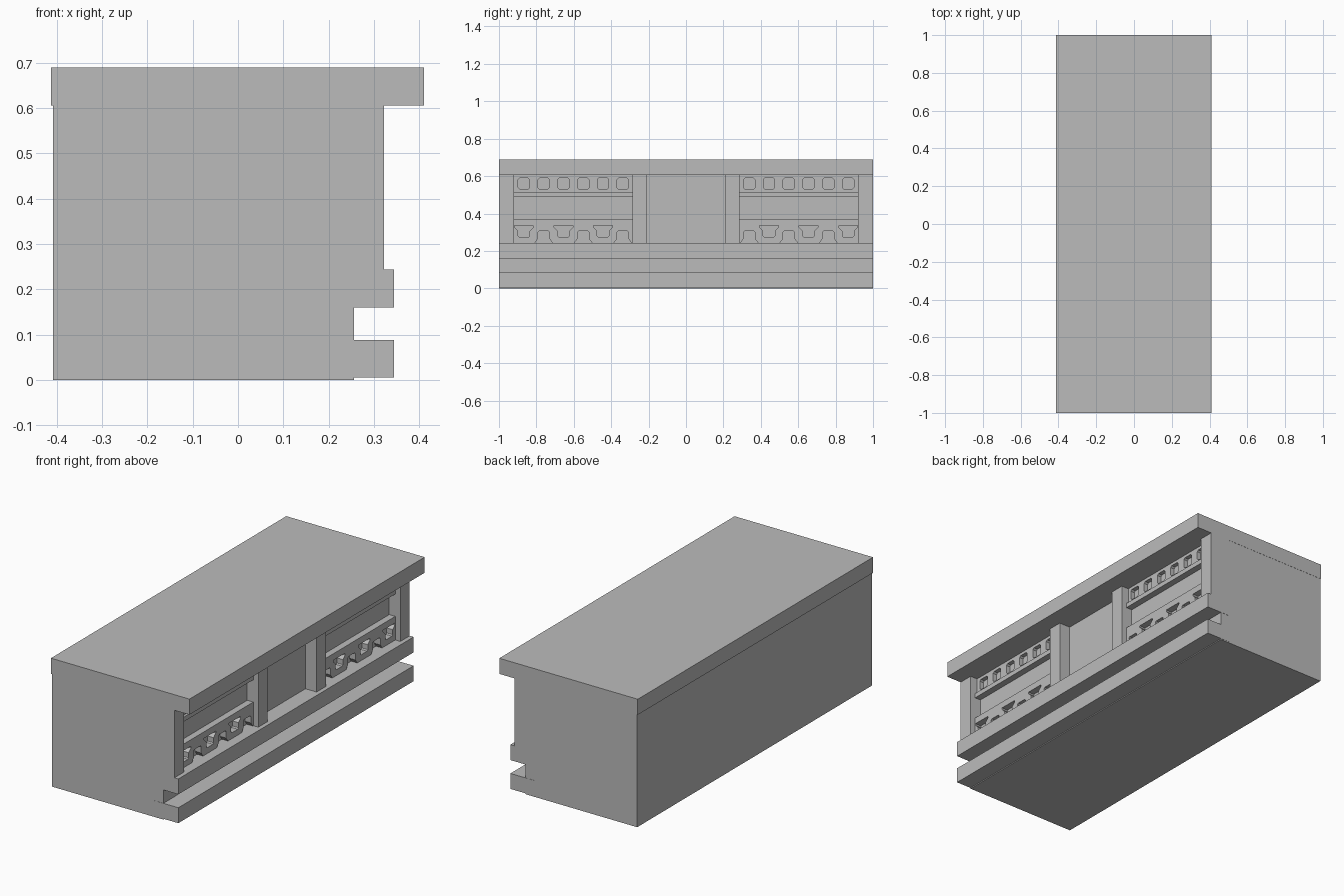
import bpy, bmesh
from mathutils import Matrix

cube = bpy.data.objects.get("Cube")
if cube:
    bpy.data.objects.remove(cube, do_unlink=True)

stone = bpy.data.materials.new("grey_stone")
stone.use_nodes = True
GREY = (0.5, 0.5, 0.5, 1)
stone.diffuse_color = GREY
stone.node_tree.nodes["Principled BSDF"].inputs["Base Color"].default_value = GREY

CORE, PILLAR, SHELF, RAIL = 0.256, 0.322, 0.292, 0.345
BAY = (0.287, 0.92)


def link(name, mesh):
    mesh.materials.clear()
    mesh.materials.append(stone)
    obj = bpy.data.objects.new(name, mesh)
    bpy.context.collection.objects.link(obj)
    return obj


def box(name, x, y, z):
    bm = bmesh.new()
    bmesh.ops.create_cube(bm, size=1)
    for v in bm.verts:
        for axis, (lo, hi) in enumerate((x, y, z)):
            v.co[axis] = lo if v.co[axis] < 0 else hi
    mesh = bpy.data.meshes.new(name)
    bm.to_mesh(mesh)
    bm.free()
    return link(name, mesh)


def pierced_panel(name, outline, holes, x0, x1, side):
    """Extrude a (y, z) outline with holes along x; side mirrors it in y."""
    curve = bpy.data.curves.new(name, "CURVE")
    curve.dimensions = "2D"
    curve.fill_mode = "BOTH"
    curve.extrude = (x1 - x0) / 2
    for pts in [outline] + holes:
        spline = curve.splines.new("POLY")
        spline.points.add(len(pts) - 1)
        for p, (y, z) in zip(spline.points, pts):
            p.co = (side * y, z, 0, 1)
        spline.use_cyclic_u = True
    temp = bpy.data.objects.new(name + "_curve", curve)
    bpy.context.collection.objects.link(temp)
    deps = bpy.context.evaluated_depsgraph_get()
    mesh = bpy.data.meshes.new_from_object(temp.evaluated_get(deps))
    bpy.data.objects.remove(temp, do_unlink=True)
    # local x, y, z become world y, z, x
    mesh.transform(Matrix(((0, 0, 1, (x0 + x1) / 2), (1, 0, 0, 0),
                           (0, 1, 0, 0), (0, 0, 0, 1))))
    bm = bmesh.new()
    bm.from_mesh(mesh)
    bmesh.ops.remove_doubles(bm, verts=bm.verts, dist=1e-5)
    bmesh.ops.recalc_face_normals(bm, faces=bm.faces)
    bm.to_mesh(mesh)
    bm.free()
    for poly in mesh.polygons:
        poly.use_smooth = False
    return link(name, mesh)


def symmetric(center, half):
    """Close a half profile of (offset, z) points around a centre."""
    return ([(center - o, z) for o, z in half]
            + [(center + o, z) for o, z in reversed(half)])


# Main mass, top slab and the two long rails
box("body", (-0.409, CORE), (-0.999, 0.999), (0, 0.61))
box("top_slab", (-0.413, 0.411), (-1, 1), (0.606, 0.69))
box("lower_rail", (0.2, RAIL), (-1, 1), (0.005, 0.088))
box("upper_rail", (0.2, RAIL), (-1, 1), (0.16, 0.243))

# Repeated opening profiles
SQUARE = [(0.022, 0.59), (0.03, 0.582), (0.03, 0.538), (0.022, 0.53)]
FUNNEL = [(0.05, 0.335), (0.05, 0.326), (0.031, 0.307), (0.031, 0.28), (0.025, 0.274)]
ARCH = [(0.047, 0.243), (0.031, 0.265), (0.031, 0.3), (0.025, 0.306)]
centers = [0.338 + 0.1058 * i for i in range(6)]

for side, label in ((-1, "front"), (1, "back")):
    def span(a, b):
        return tuple(sorted((side * a, side * b)))

    # Pillars framing each bay
    box(label + "_inner_pillar", (0.2, PILLAR), span(0.208, BAY[0]), (0.24, 0.608))
    box(label + "_outer_pillar", (0.2, PILLAR), span(BAY[1], 1), (0.24, 0.608))

    # Upper pierced frieze above a thin ledge
    lo, hi = BAY
    frieze = [(lo, 0.515), (hi, 0.515), (hi, 0.608), (lo, 0.608)]
    pierced_panel(label + "_frieze", frieze,
                  [symmetric(c, SQUARE) for c in centers], CORE, 0.279, side)
    box(label + "_ledge", (0.25, SHELF), span(lo, hi), (0.49, 0.515))

    # Lower balustrade: arches notch the bottom edge, funnels pierce it
    outline = [(lo, 0.37), (lo, 0.243)]
    for c in centers[0::2]:
        outline += symmetric(c, ARCH)
    outline += [(hi, 0.243), (hi, 0.37)]
    pierced_panel(label + "_balustrade", outline,
                  [symmetric(c, FUNNEL) for c in centers[1::2]], CORE, SHELF, side)
